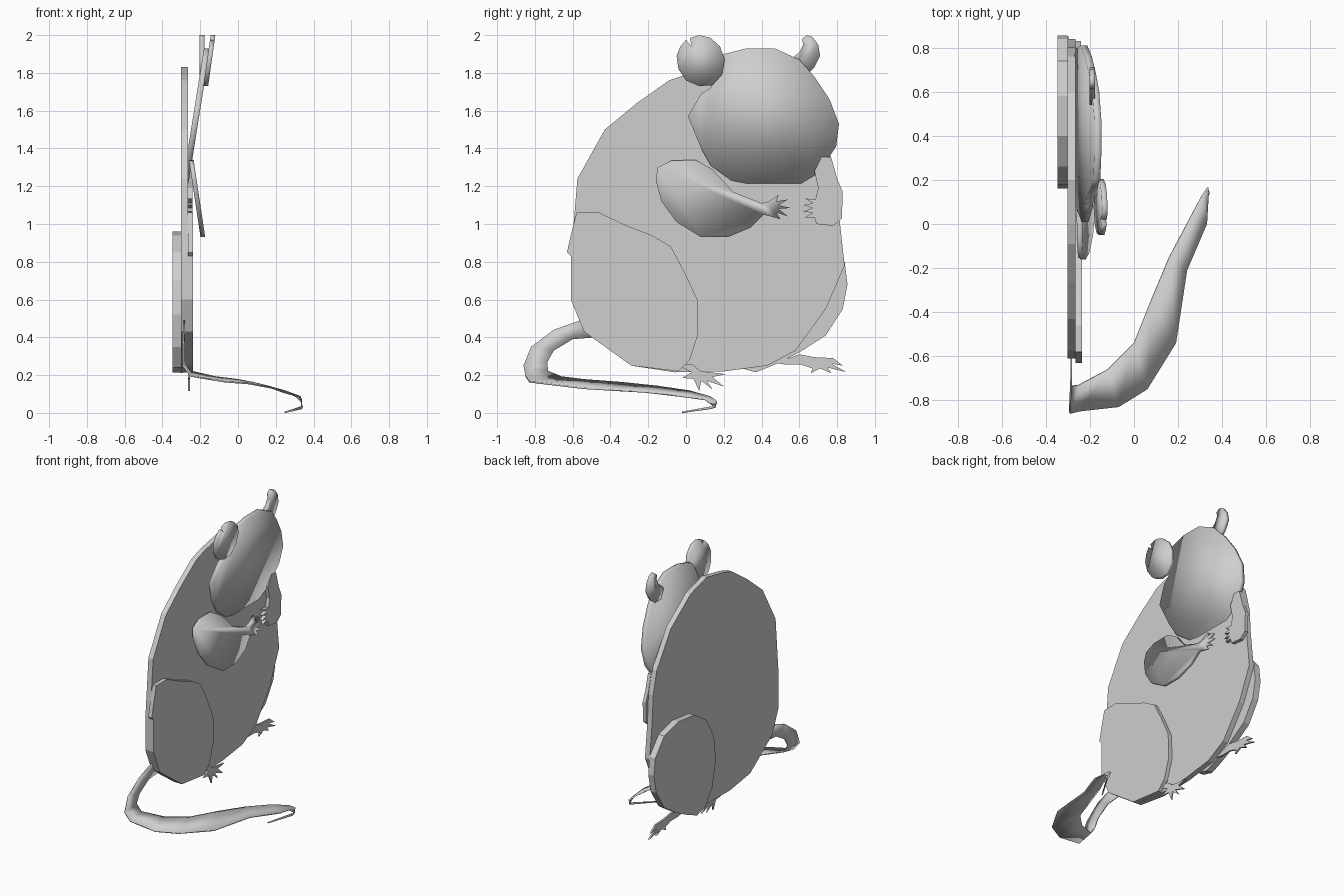
import bpy, bmesh, math

grey = bpy.data.materials.new("plain_grey")
grey.diffuse_color = (0.62, 0.62, 0.62, 1)


def finish(name, bm, smooth=False):
    bmesh.ops.recalc_face_normals(bm, faces=bm.faces)
    mesh = bpy.data.meshes.new(name)
    bm.to_mesh(mesh)
    bm.free()
    mesh.materials.append(grey)
    obj = bpy.data.objects.new(name, mesh)
    bpy.context.collection.objects.link(obj)
    for p in mesh.polygons:
        p.use_smooth = smooth
    return obj


def plate(name, outline, x, thick, lean=0.0, z0=0.0, smooth=False):
    """Flat cut-out from a (y, z) outline; outer face at x, leaning with height."""
    bm = bmesh.new()
    rings = [[bm.verts.new((x - d + lean * (z - z0), y, z)) for y, z in outline]
             for d in (0, thick)]
    bm.faces.new(rings[0])
    bm.faces.new(rings[1][::-1])
    n = len(outline)
    for i in range(n):
        j = (i + 1) % n
        bm.faces.new((rings[0][i], rings[1][i], rings[1][j], rings[0][j]))
    return finish(name, bm, smooth)


# Torso
plate("body", [
    (0.0, 1.79), (-0.09, 1.76), (-0.26, 1.64), (-0.43, 1.50), (-0.575, 1.24),
    (-0.59, 1.06), (-0.61, 0.82), (-0.61, 0.60), (-0.54, 0.43), (-0.29, 0.25),
    (-0.06, 0.215), (0.2, 0.22), (0.43, 0.25), (0.58, 0.33), (0.74, 0.55),
    (0.84, 0.78), (0.81, 1.05), (0.80, 1.22), (0.76, 1.38), (0.6, 1.62),
    (0.38, 1.78), (0.2, 1.83)], -0.265, 0.037)

# Thighs
plate("near_thigh", [
    (-0.58, 1.06), (-0.46, 1.06), (-0.31, 0.99), (-0.18, 0.94), (-0.08, 0.88),
    (-0.01, 0.75), (0.06, 0.60), (0.065, 0.42), (0.02, 0.28), (-0.04, 0.22),
    (-0.29, 0.25), (-0.54, 0.43), (-0.61, 0.60), (-0.61, 0.83), (-0.63, 0.85),
    (-0.61, 0.94)], -0.237, 0.028)
plate("far_thigh", [
    (0.47, 0.255), (0.60, 0.32), (0.74, 0.41), (0.83, 0.55), (0.855, 0.68),
    (0.84, 0.80), (0.74, 0.92), (0.58, 0.96), (0.40, 0.94), (0.26, 0.85),
    (0.18, 0.70), (0.16, 0.52), (0.20, 0.35), (0.28, 0.24), (0.37, 0.215)],
    -0.302, 0.045)

# Head and ears
plate("head", [
    (0.01, 1.57), (0.08, 1.69), (0.13, 1.72), (0.17, 1.86), (0.20, 1.90),
    (0.32, 1.93), (0.47, 1.93), (0.60, 1.87), (0.68, 1.78), (0.76, 1.66),
    (0.81, 1.53), (0.795, 1.41), (0.70, 1.27), (0.61, 1.215), (0.32, 1.215),
    (0.24, 1.23), (0.13, 1.31), (0.08, 1.40)],
    -0.148, 0.032, 0.16, 1.93, True)
plate("near_ear", [
    (0.0, 1.975), (0.03, 1.94), (0.02, 1.985), (0.07, 2.0), (0.13, 1.985),
    (0.18, 1.94), (0.205, 1.87), (0.19, 1.79), (0.14, 1.735), (0.07, 1.73),
    (0.0, 1.76), (-0.04, 1.82), (-0.05, 1.89), (-0.03, 1.94)],
    -0.12, 0.025, 0.14, 2.0, True)
plate("far_ear", [
    (0.54, 1.86), (0.60, 1.91), (0.62, 1.95), (0.615, 1.98), (0.64, 2.0),
    (0.67, 1.99), (0.70, 1.95), (0.71, 1.89), (0.68, 1.83), (0.64, 1.79),
    (0.57, 1.79)], -0.178, 0.025, smooth=True)

# Arms with fingers
plate("near_arm", [
    (-0.16, 1.23), (-0.15, 1.30), (-0.08, 1.335), (0.05, 1.34), (0.14, 1.29),
    (0.25, 1.17), (0.40, 1.11), (0.44, 1.12), (0.49, 1.155), (0.48, 1.12),
    (0.54, 1.13), (0.49, 1.10), (0.555, 1.085), (0.49, 1.08), (0.54, 1.04),
    (0.48, 1.06), (0.50, 1.025), (0.45, 1.04), (0.41, 1.05), (0.34, 0.98),
    (0.22, 0.93), (0.08, 0.93), (-0.05, 1.01), (-0.13, 1.12)],
    -0.235, 0.025, -0.15, 1.34, True)
plate("far_arm", [
    (0.68, 1.28), (0.70, 1.19), (0.685, 1.13), (0.63, 1.135), (0.67, 1.11),
    (0.62, 1.10), (0.67, 1.085), (0.62, 1.065), (0.67, 1.06), (0.63, 1.035),
    (0.68, 1.035), (0.69, 1.0), (0.78, 0.99), (0.825, 1.03), (0.83, 1.17),
    (0.80, 1.24), (0.77, 1.35), (0.72, 1.36)], -0.24, 0.025)

# Feet with toes
plate("near_foot", [
    (-0.04, 0.25), (0.03, 0.26), (0.08, 0.22), (0.13, 0.215), (0.21, 0.205),
    (0.14, 0.19), (0.20, 0.14), (0.11, 0.17), (0.14, 0.125), (0.08, 0.17),
    (0.07, 0.115), (0.04, 0.18), (-0.02, 0.185), (0.03, 0.215)], -0.255, 0.01)
plate("far_foot", [
    (0.47, 0.265), (0.60, 0.31), (0.68, 0.295), (0.78, 0.29), (0.83, 0.25),
    (0.77, 0.26), (0.85, 0.215), (0.75, 0.24), (0.77, 0.21), (0.71, 0.235),
    (0.66, 0.21), (0.67, 0.235), (0.61, 0.255), (0.53, 0.255)], -0.295, 0.012)

# Tail: twisting ribbon, outer and inner edge at each station
outer = [(-.285, -.56, .49), (-.285, -.70, .44), (-.29, -.82, .35),
         (-.29, -.86, .25), (-.25, -.85, .195), (-.07, -.83, .165),
         (.06, -.75, .155), (.19, -.54, .13), (.24, -.21, .11),
         (.33, 0, .085), (.335, .10, .07), (.335, .155, .03),
         (.335, .13, .02), (.25, -.02, 0)]
inner = [(-.285, -.48, .40), (-.285, -.60, .39), (-.285, -.70, .33),
         (-.285, -.735, .27), (-.25, -.73, .22), (-.12, -.66, .19),
         (0, -.54, .175), (.08, -.34, .16), (.16, -.15, .14),
         (.25, .02, .115), (.31, .13, .085), (.335, .165, .06),
         (.34, .14, .035), (.25, -.02, .006)]
bm = bmesh.new()
a = [bm.verts.new(p) for p in outer]
b = [bm.verts.new(p) for p in inner]
for i in range(len(a) - 1):
    bm.faces.new((a[i], a[i + 1], b[i + 1], b[i]))
tail = finish("tail", bm, True)
shell = tail.modifiers.new("thickness", 'SOLIDIFY')
shell.thickness = 0.008
shell.offset = 0
